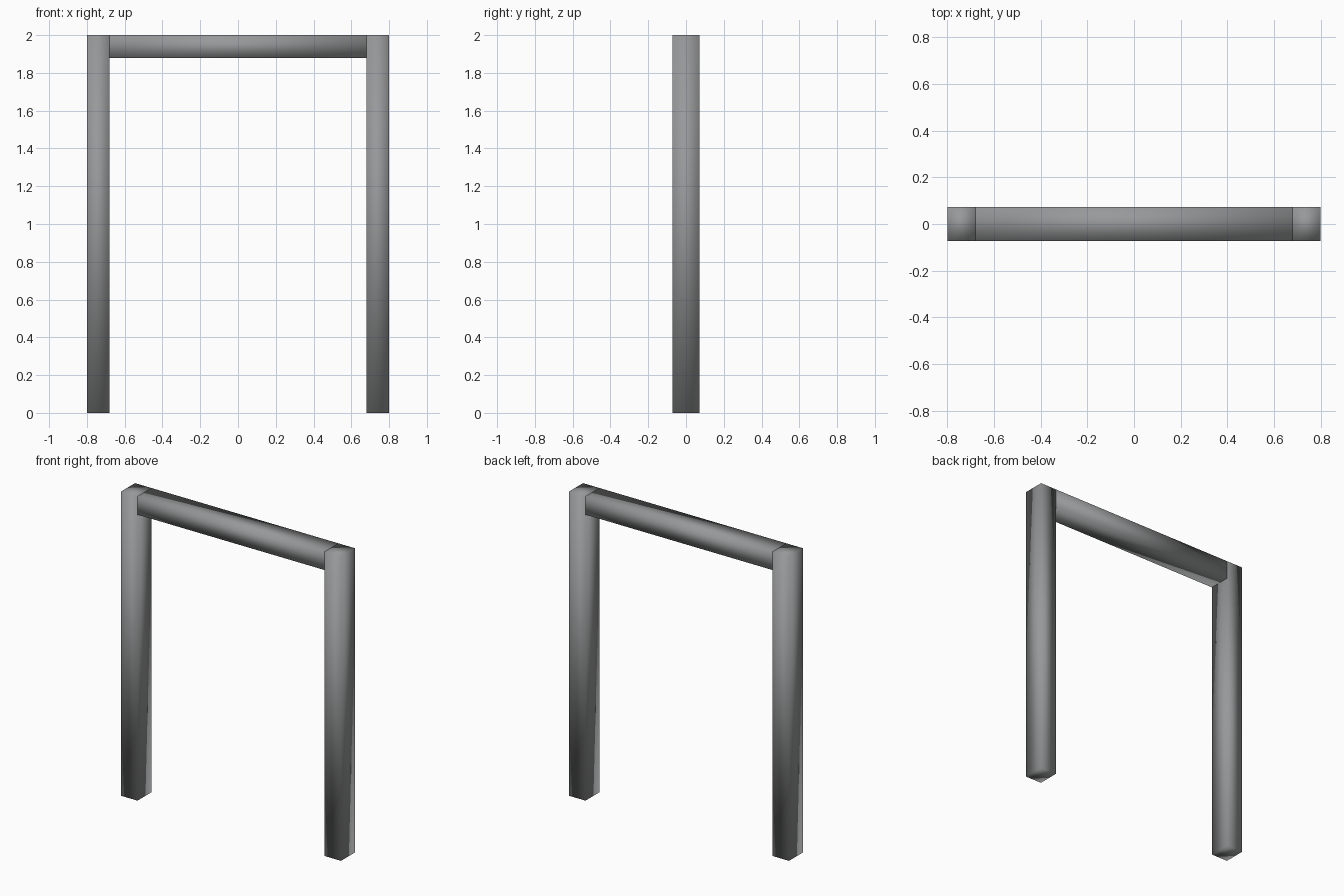
import bpy

if "Cube" in bpy.data.objects:
    bpy.data.objects.remove(bpy.data.objects["Cube"])

DEPTH = 0.145      # y size of the timbers
THICK = 0.12       # width of the posts and height of the lintel
WIDTH, HEIGHT = 1.6, 2.0

# Dark grey finish
finish = bpy.data.materials.new("dark_grey")
finish.diffuse_color = (0.31, 0.315, 0.32, 1)
finish.use_nodes = True
finish.node_tree.nodes["Principled BSDF"].inputs["Base Color"].default_value = finish.diffuse_color


def beam(name, size, centre):
    """Box-shaped timber with softly blended (smooth) normals."""
    bpy.ops.mesh.primitive_cube_add(size=1, location=centre)
    ob = bpy.context.object
    ob.name = name
    ob.scale = size
    bpy.ops.object.transform_apply(location=False, rotation=False, scale=True)
    bpy.ops.object.shade_smooth()
    ob.data.materials.append(finish)
    return ob


# Upright posts, mirrored left and right
for side, name in ((-1, "left_post"), (1, "right_post")):
    beam(name, (THICK, DEPTH, HEIGHT),
         (side * (WIDTH - THICK) / 2, 0, HEIGHT / 2))

# Lintel fitted between the tops of the posts
beam("lintel", (WIDTH - 2 * THICK, DEPTH, THICK), (0, 0, HEIGHT - THICK / 2))
